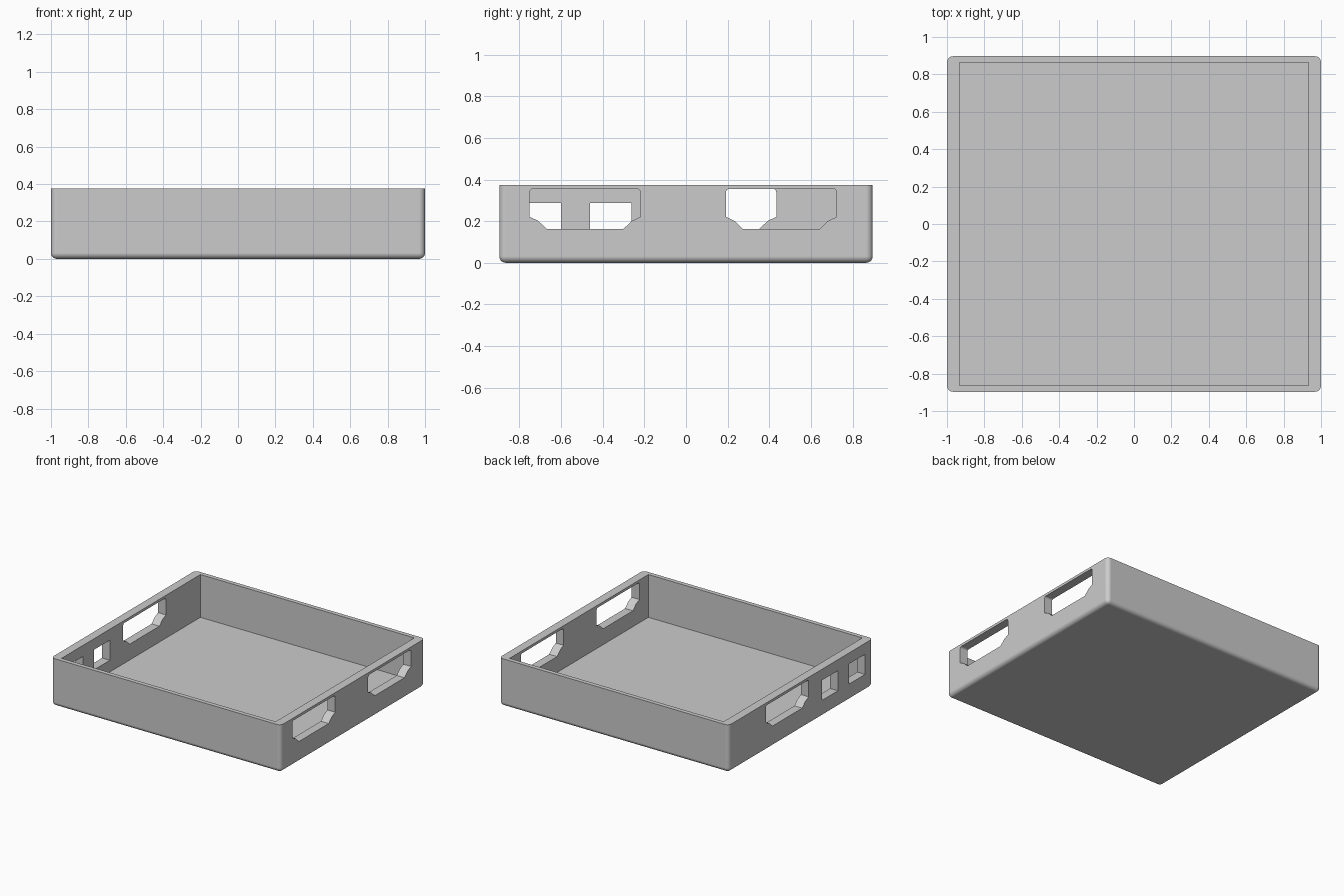
import bpy
import bmesh
from math import radians, sin, cos, pi

default = bpy.data.objects.get("Cube")
if default:
    bpy.data.objects.remove(default, do_unlink=True)

HALF_X, HALF_Y, HEIGHT = 1.0, 0.897, 0.375
INNER_X, INNER_Y, FLOOR = 0.932, 0.863, 0.038
ROUND = 0.032

grey = bpy.data.materials.new("Plain grey")
grey.use_nodes = True
grey.diffuse_color = (0.6, 0.6, 0.6, 1)
grey.node_tree.nodes["Principled BSDF"].inputs["Base Color"].default_value = (0.6, 0.6, 0.6, 1)


def add_object(name, bm):
    bmesh.ops.recalc_face_normals(bm, faces=bm.faces)
    mesh = bpy.data.meshes.new(name)
    bm.to_mesh(mesh)
    bm.free()
    mesh.materials.append(grey)
    obj = bpy.data.objects.new(name, mesh)
    bpy.context.collection.objects.link(obj)
    return obj


def prism(outline, x0, x1):
    """Extrude a (y, z) outline along x."""
    bm = bmesh.new()
    face = bm.faces.new([bm.verts.new((x0, y, z)) for y, z in outline])
    moved = bmesh.ops.extrude_face_region(bm, geom=[face])["geom"]
    verts = [v for v in moved if isinstance(v, bmesh.types.BMVert)]
    bmesh.ops.translate(bm, verts=verts, vec=(x1 - x0, 0, 0))
    return bm


def rectangle(y0, y1, z0, z1):
    return [(y0, z0), (y1, z0), (y1, z1), (y0, z1)]


def handle_outline(centre):
    """Opening with rounded top corners and stepped lower corners."""
    r, top, w = 0.016, 0.355, 0.266
    half = [(0.185, 0.163), (w - 0.042, 0.201), (w, 0.221)]
    half += [(w - r + r * cos(a), top - r + r * sin(a))
             for a in (i * pi / 8 for i in range(5))]
    return [(centre + y, z) for y, z in half] + [(centre - y, z) for y, z in reversed(half)]


def cut(target, cutter):
    cutter.hide_render = True
    mod = target.modifiers.new("cut", "BOOLEAN")
    mod.operation = "DIFFERENCE"
    mod.solver = "EXACT"
    mod.object = cutter
    bpy.context.view_layer.objects.active = target
    bpy.ops.object.modifier_apply(modifier=mod.name)
    bpy.data.objects.remove(cutter, do_unlink=True)


# Outer body: every edge rounded except the top rim
body = prism(rectangle(-HALF_Y, HALF_Y, 0, HEIGHT), -HALF_X, HALF_X)
rounded = [e for e in body.edges if min(v.co.z for v in e.verts) < 0.01]
bmesh.ops.bevel(body, geom=rounded, offset=ROUND, segments=6, profile=0.5, affect="EDGES")
tray = add_object("tray", body)

# Hollow interior
cut(tray, add_object("cavity", prism(rectangle(-INNER_Y, INNER_Y, FLOOR, HEIGHT + 0.2),
                                     -INNER_X, INNER_X)))

# Handle openings: two in the left wall (+x), one in the right wall (-x)
for side, centre in ((1, -0.485), (1, 0.458), (-1, 0.168)):
    cut(tray, add_object("handle_cutter", prism(handle_outline(centre), side * 0.85, side * 1.1)))

# Two small rectangular ports in the right wall
for y in (-0.7, -0.362):
    cut(tray, add_object("port_cutter",
                         prism(rectangle(y - 0.1, y + 0.1, 0.13, 0.288), -1.1, -0.85)))

# Smooth rounds with flat walls
bpy.ops.object.select_all(action="DESELECT")
tray.select_set(True)
bpy.context.view_layer.objects.active = tray
bpy.ops.object.shade_smooth_by_angle(angle=radians(25))
normals = tray.modifiers.new("flat_walls", "WEIGHTED_NORMAL")
normals.keep_sharp = True
